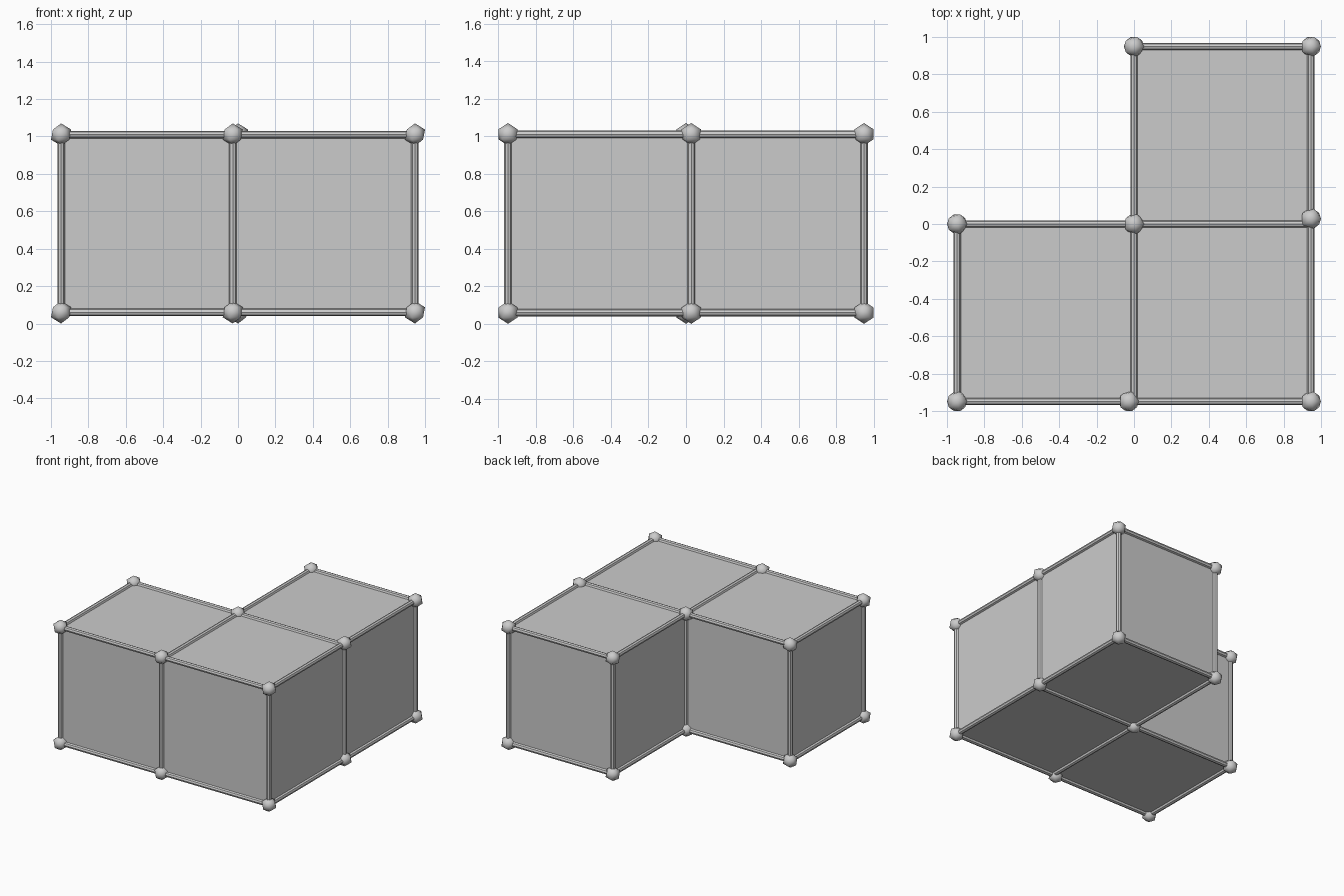
import bpy
import bmesh
from mathutils import Vector

if "Cube" in bpy.data.objects:
    bpy.data.objects.remove(bpy.data.objects["Cube"], do_unlink=True)

X, Y = 0.946, 0.949          # outer frame lines
LOW, HIGH = 0.06, 1.01       # floor and roof levels
BALL, ROD = 0.06, 0.02       # radii
SHIFT = 0.028                # offset of the two mid-side posts

grey = bpy.data.materials.new("grey")
grey.use_nodes = True
grey.diffuse_color = (0.6, 0.6, 0.6, 1)
grey.node_tree.nodes["Principled BSDF"].inputs["Base Color"].default_value = (0.6, 0.6, 0.6, 1)


def rod(name, a, b):
    """Eight-sided bar between two points."""
    a, b = Vector(a), Vector(b)
    bpy.ops.mesh.primitive_cylinder_add(vertices=8, radius=ROD, depth=(b - a).length,
                                        location=(a + b) / 2)
    obj = bpy.context.object
    obj.rotation_euler = (b - a).to_track_quat("Z", "Y").to_euler()
    obj.name = name
    obj.data.materials.append(grey)


# Plan of the L: outline counter-clockwise, starting at the front left of the plan
outline = [(-X, -Y), (0, -Y), (X, -Y), (X, 0), (X, Y), (0, Y), (0, 0), (-X, 0)]

# Flat panels: one quad per outline side, plus floor and roof quads for three cells
bm = bmesh.new()
floor = [bm.verts.new((x, y, LOW)) for x, y in outline]
roof = [bm.verts.new((x, y, HIGH)) for x, y in outline]
for i in range(8):
    j = (i + 1) % 8
    bm.faces.new((floor[i], floor[j], roof[j], roof[i]))
for cell in ((0, 1, 6, 7), (1, 2, 3, 6), (6, 3, 4, 5)):
    bm.faces.new([roof[k] for k in cell])
    bm.faces.new([floor[k] for k in reversed(cell)])
mesh = bpy.data.meshes.new("panels")
bm.to_mesh(mesh)
bm.free()
mesh.materials.append(grey)
bpy.context.collection.objects.link(bpy.data.objects.new("panels", mesh))

# Horizontal rods round each level, with the two dividers between cells
sides = [(i, (i + 1) % 8) for i in range(8)] + [(1, 6), (3, 6)]
for label, z in (("floor", LOW), ("roof", HIGH)):
    for i, j in sides:
        rod(label + "_rod", (*outline[i], z), (*outline[j], z))

# Upright posts with a faceted ball at each end
posts = list(outline)
posts[1] = (-SHIFT, -Y)
posts[3] = (X, SHIFT)
for x, y in posts:
    rod("post", (x, y, LOW), (x, y, HIGH))
    for z in (LOW, HIGH):
        bpy.ops.mesh.primitive_ico_sphere_add(subdivisions=1, radius=BALL, location=(x, y, z))
        ball = bpy.context.object
        ball.name = "corner_ball"
        ball.data.materials.append(grey)
        bpy.ops.object.shade_smooth()
